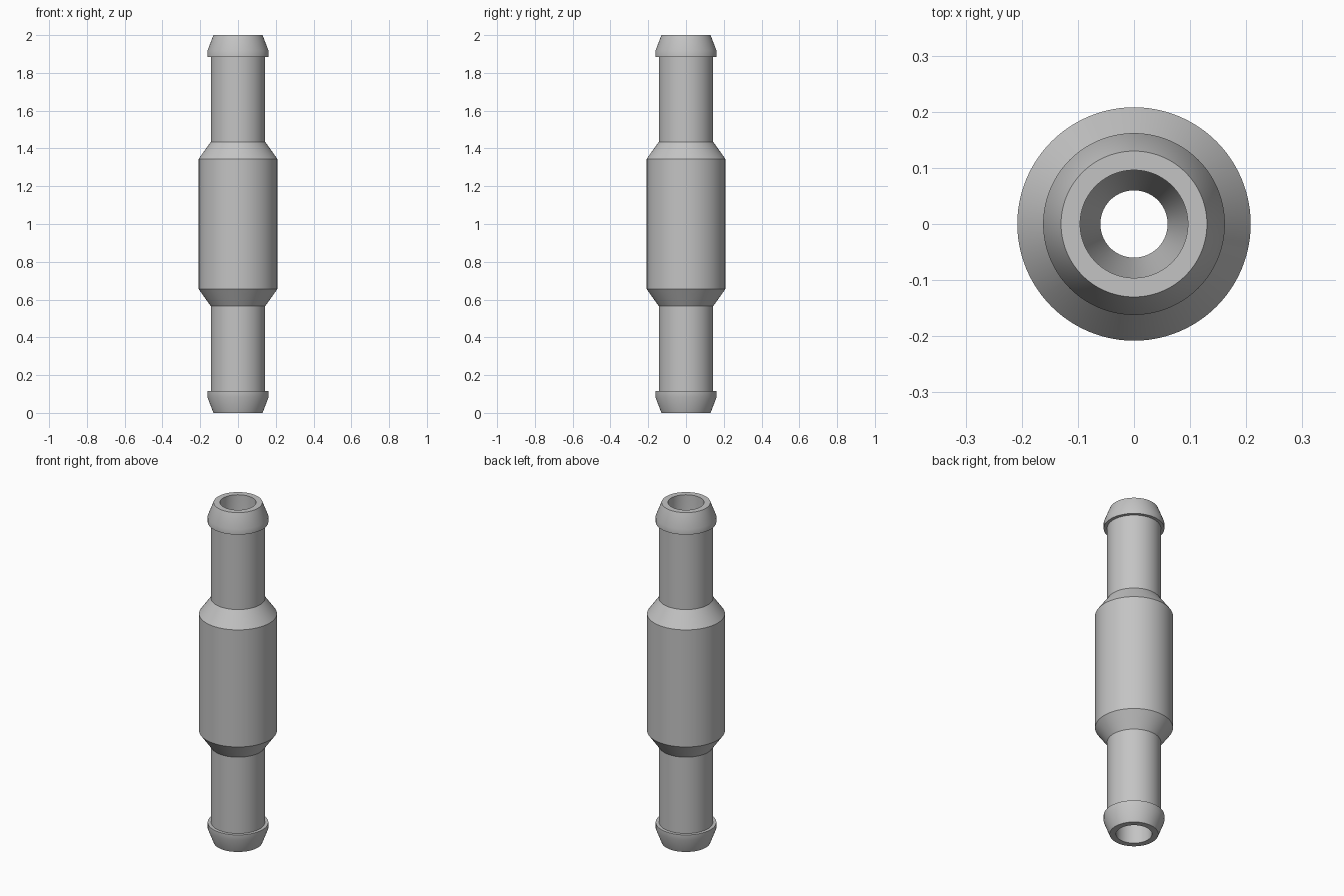
import bpy
import math

if "Cube" in bpy.data.objects:
    bpy.data.objects.remove(bpy.data.objects["Cube"])

SEGMENTS = 96

# Upper half of the closed wall section, as (radius, height above the middle)
outer = [(0.208, 0.345), (0.144, 0.435), (0.144, 0.885),   # body shoulder and neck
         (0.162, 0.885), (0.162, 0.917), (0.13, 1.0)]      # hose barb
bore = [(0.096, 1.0), (0.096, 0.435), (0.06, 0.345)]       # bore and its narrow throat
half = outer + bore
profile = half + [(r, -z) for r, z in reversed(half)]

# Spin the section around the z axis
verts, faces = [], []
n = len(profile)
for s in range(SEGMENTS):
    a = 2 * math.pi * s / SEGMENTS
    verts += [(r * math.cos(a), r * math.sin(a), z + 1) for r, z in profile]
    t = (s + 1) % SEGMENTS
    for i in range(n):
        j = (i + 1) % n
        faces.append((s * n + i, s * n + j, t * n + j, t * n + i))

mesh = bpy.data.meshes.new("hose_connector")
mesh.from_pydata(verts, [], faces)
mesh.update()
connector = bpy.data.objects.new("hose_connector", mesh)
bpy.context.collection.objects.link(connector)

# Consistent outward normals
import bmesh
bm = bmesh.new()
bm.from_mesh(mesh)
bmesh.ops.recalc_face_normals(bm, faces=bm.faces)
bm.to_mesh(mesh)
bm.free()

# Single grey plastic
grey = bpy.data.materials.new("grey_plastic")
grey.diffuse_color = (0.55, 0.55, 0.55, 1)
grey.use_nodes = True
grey.node_tree.nodes["Principled BSDF"].inputs["Base Color"].default_value = grey.diffuse_color
mesh.materials.append(grey)

# Smooth round walls, crisp shoulders and rims
bpy.context.view_layer.objects.active = connector
connector.select_set(True)
bpy.ops.object.shade_smooth_by_angle(angle=math.radians(30))
